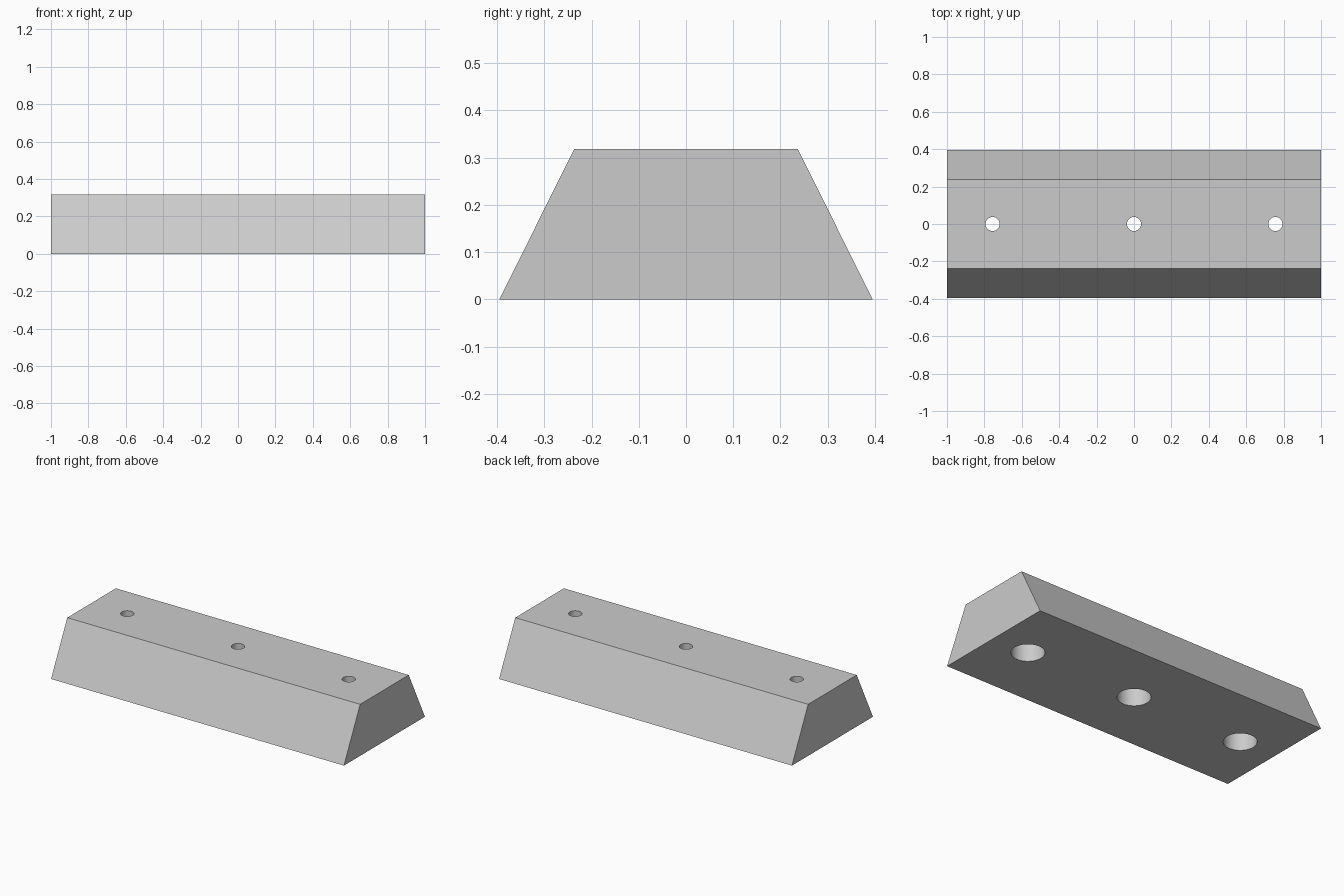
import bpy
import bmesh

cube = bpy.data.objects.get("Cube")
if cube:
    bpy.data.objects.remove(cube, do_unlink=True)

LENGTH, HEIGHT = 2.0, 0.318
BASE_HALF, TOP_HALF = 0.395, 0.237
HOLE_RADIUS, BORE_RADIUS, BORE_DEPTH = 0.0375, 0.093, 0.2
HOLE_SPACING = 0.756

grey = bpy.data.materials.new("light grey")
grey.use_nodes = True
grey.diffuse_color = (0.6, 0.6, 0.6, 1)
grey.node_tree.nodes["Principled BSDF"].inputs["Base Color"].default_value = (0.6, 0.6, 0.6, 1)

# Trapezoid bar: end profile extruded along x
bm = bmesh.new()
profile = [(-BASE_HALF, 0), (BASE_HALF, 0), (TOP_HALF, HEIGHT), (-TOP_HALF, HEIGHT)]
end = bm.faces.new([bm.verts.new((-LENGTH / 2, y, z)) for y, z in profile])
extruded = bmesh.ops.extrude_face_region(bm, geom=[end])
moved = [v for v in extruded["geom"] if isinstance(v, bmesh.types.BMVert)]
bmesh.ops.translate(bm, verts=moved, vec=(LENGTH, 0, 0))
bmesh.ops.recalc_face_normals(bm, faces=bm.faces)
mesh = bpy.data.meshes.new("mounting_bar")
bm.to_mesh(mesh)
bm.free()
bar = bpy.data.objects.new("mounting_bar", mesh)
bpy.context.collection.objects.link(bar)
mesh.materials.append(grey)


def drill(x, radius, bottom, top):
    """Cut a round vertical hole through the bar, then remove the cutter."""
    bpy.ops.mesh.primitive_cylinder_add(vertices=48, radius=radius, depth=top - bottom,
                                        location=(x, 0, (top + bottom) / 2))
    cutter = bpy.context.object
    cutter.name = "hole_cutter"
    cutter.hide_render = True
    cutter.data.materials.append(grey)
    cut = bar.modifiers.new("hole", "BOOLEAN")
    cut.operation = "DIFFERENCE"
    cut.solver = "EXACT"
    cut.object = cutter
    bpy.context.view_layer.objects.active = bar
    bpy.ops.object.modifier_apply(modifier=cut.name)
    bpy.data.objects.remove(cutter, do_unlink=True)


# Narrow screw holes with wide counterbores from below
for i in (-1, 0, 1):
    drill(i * HOLE_SPACING, HOLE_RADIUS, -0.1, HEIGHT + 0.1)
    drill(i * HOLE_SPACING, BORE_RADIUS, -0.1, BORE_DEPTH)

# Smooth hole walls, sharp edges elsewhere
bpy.ops.object.select_all(action="DESELECT")
bar.select_set(True)
bpy.context.view_layer.objects.active = bar
bpy.ops.object.shade_smooth_by_angle()
